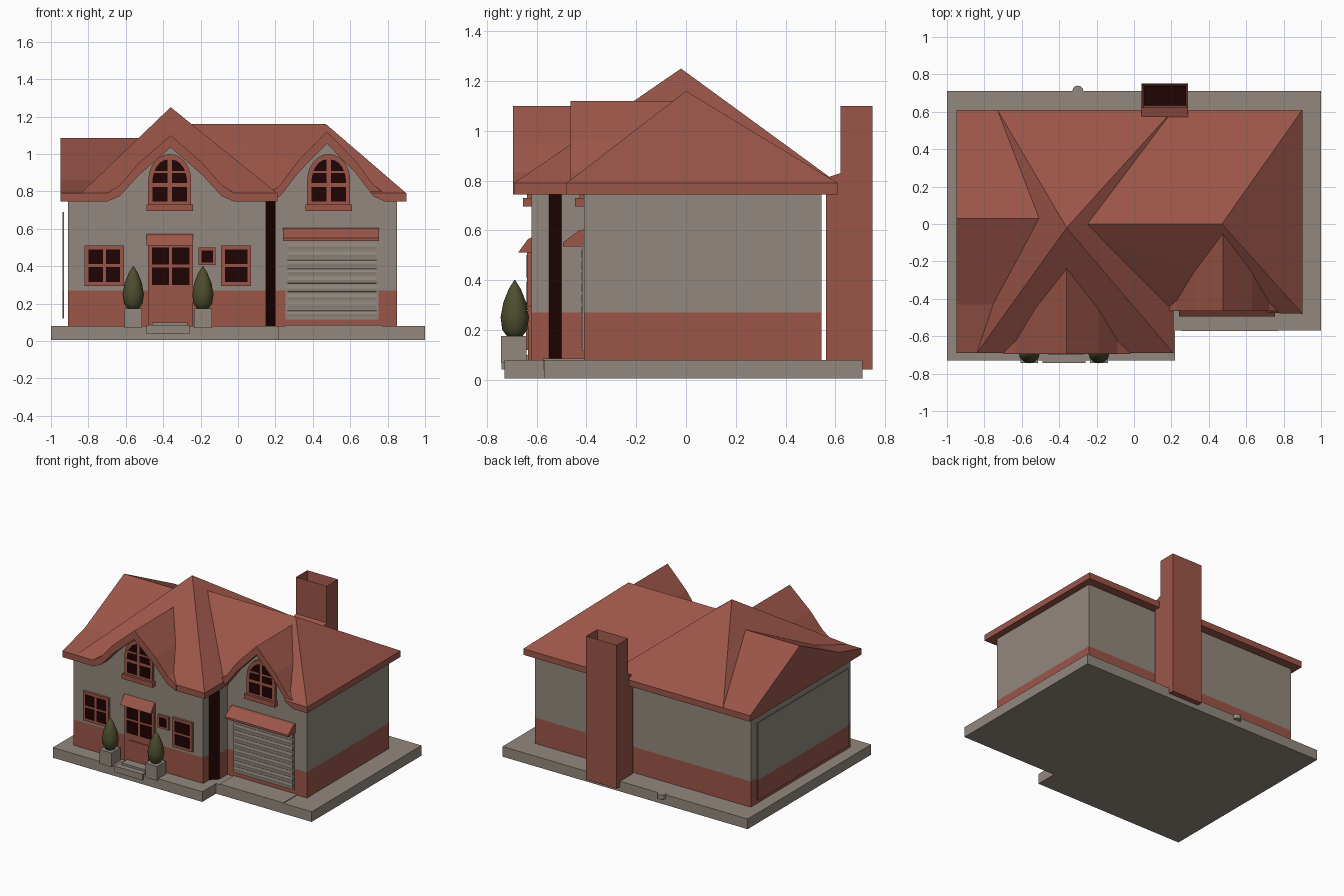
import bpy, bmesh, math
from mathutils import Vector

if "Cube" in bpy.data.objects:
    bpy.data.objects.remove(bpy.data.objects["Cube"])


def mat(name, rgb):
    m = bpy.data.materials.new(name)
    m.diffuse_color = (*rgb, 1)
    m.use_nodes = True
    m.node_tree.nodes["Principled BSDF"].inputs["Base Color"].default_value = m.diffuse_color
    return m


RED = mat("brick red", (0.33, 0.092, 0.066))
GREY = mat("warm grey", (0.29, 0.25, 0.21))
DARK = mat("dark interior", (0.014, 0.001, 0.001))
GREEN = mat("olive green", (0.075, 0.075, 0.028))


def finish(name, bm, *mats):
    bmesh.ops.recalc_face_normals(bm, faces=bm.faces)
    me = bpy.data.meshes.new(name)
    bm.to_mesh(me)
    bm.free()
    for m in mats:
        me.materials.append(m)
    ob = bpy.data.objects.new(name, me)
    bpy.context.collection.objects.link(ob)
    return ob


def prism_bm(pts, axis, a, b):
    """Extrude a 2D outline along an axis from a to b."""
    place = {"x": lambda p, t: (t, p[0], p[1]),
             "y": lambda p, t: (p[0], t, p[1]),
             "z": lambda p, t: (p[0], p[1], t)}[axis]
    bm = bmesh.new()
    lo = [bm.verts.new(place(p, a)) for p in pts]
    hi = [bm.verts.new(place(p, b)) for p in pts]
    bm.faces.new(lo)
    bm.faces.new(hi)
    n = len(pts)
    for i in range(n):
        j = (i + 1) % n
        bm.faces.new((lo[i], lo[j], hi[j], hi[i]))
    bmesh.ops.recalc_face_normals(bm, faces=bm.faces)
    return bm


def prism(name, pts, axis, a, b, m):
    return finish(name, prism_bm(pts, axis, a, b), m)


def box(name, x0, x1, y0, y1, z0, z1, m):
    return prism(name, [(x0, y0), (x1, y0), (x1, y1), (x0, y1)], "z", z0, z1, m)


def cut(ob, cutter):
    mod = ob.modifiers.new("cut", "BOOLEAN")
    mod.object = cutter
    mod.operation = "DIFFERENCE"
    mod.solver = "EXACT"
    bpy.context.view_layer.objects.active = ob
    bpy.ops.object.modifier_apply(modifier=mod.name)


def hip_roof(name, eaves, ridge, z0=0.745, z1=0.79):
    """Convex roof: fascia around the eaves, hull up to the ridge points."""
    bm = bmesh.new()
    for x, y in eaves:
        bm.verts.new((x, y, z0))
        bm.verts.new((x, y, z1))
    for p in ridge:
        bm.verts.new(p)
    bmesh.ops.convex_hull(bm, input=bm.verts)
    return finish(name, bm, RED)


# Base slab
prism("base_slab", [(-1, -0.73), (0.22, -0.73), (0.22, -0.57), (1, -0.57),
                    (1, 0.71), (-1, 0.71)], "z", 0.005, 0.08, GREY)

# Walls: red lower band, grey above, dark gap at the inner corner
plan = [(-0.91, -0.62), (0.15, -0.62), (0.15, -0.55), (0.2, -0.50), (0.2, -0.41),
        (0.85, -0.41), (0.85, 0.545), (-0.91, 0.545)]
for name, z0, z1, m in (("lower_wall", 0.07, 0.27, RED), ("upper_wall", 0.27, 0.76, GREY)):
    bm = prism_bm(plan, "z", z0, z1)
    for f in bm.faces:
        if f.normal.x > 0.5 and f.normal.y < -0.5:
            f.material_index = 1
    finish(name, bm, m, DARK)

# Thin panel standing off the left wall
box("left_panel_lower", -0.938, -0.93, -0.56, 0.5, 0.12, 0.27, RED)
box("left_panel_upper", -0.938, -0.93, -0.56, 0.5, 0.27, 0.69, GREY)

# Main roofs
main_roof = hip_roof("main_roof", [(-0.4, -0.45), (0.9, -0.48), (0.9, 0.61), (-0.4, 0.61)],
                     [(-0.38, 0, 1.16), (0.47, 0, 1.16)])
tower_roof = hip_roof("peaked_roof", [(-0.84, -0.69), (0.21, -0.69), (0.21, 0.61), (-0.73, 0.61)],
                      [(-0.36, -0.02, 1.25)])
left_roof = prism("left_gable_roof", [(-0.69, 0.745), (0.61, 0.745), (0.61, 0.79), (0.03, 1.085),
                                      (-0.43, 0.86), (-0.69, 0.79)], "x", -0.95, -0.36, RED)


# Front gables with flared rakes
def gable(name, cx, half, peak, y_front, y_wall, y_back, roofs):
    side = [(half, 0.79), (half * 0.8, 0.835), (half * 0.5, 0.79 + (peak - 0.79) * 0.52)]
    top = [(cx - d, z) for d, z in side] + [(cx, peak)] + [(cx + d, z) for d, z in side[::-1]]
    drop = [0.045, 0.06, 0.065, 0.065, 0.065, 0.06, 0.045]
    low = [(x, z - d) for (x, z), d in zip(top, drop)]
    inner = low + [(low[-1][0], 0.6), (low[0][0], 0.6)]
    cutter = prism("cutter", inner, "y", -1, y_wall + 0.02, RED)
    for r in roofs:
        cut(r, cutter)
    bpy.data.objects.remove(cutter)
    prism(name + "_roof", top + low[::-1], "y", y_front, y_back, RED)
    up = low + [(low[-1][0], 0.735), (low[0][0], 0.735)]
    prism(name + "_wall", up, "y", y_wall - 0.001, y_wall + 0.1, GREY)


gable("left_front_gable", -0.36, 0.34, 1.10, -0.695, -0.62, -0.2, [tower_roof, left_roof])
gable("right_front_gable", 0.475, 0.31, 1.12, -0.465, -0.41, -0.05, [main_roof])


# Windows: red frame with dark pane plates
def window(name, x0, x1, z0, z1, cols, rows, y=-0.62, rim=0.02, bar=0.016):
    box(name + "_frame", x0, x1, y - 0.018, y + 0.02, z0, z1, RED)
    w = (x1 - x0 - 2 * rim - (cols - 1) * bar) / cols
    h = (z1 - z0 - 2 * rim - (rows - 1) * bar) / rows
    for i in range(cols):
        for j in range(rows):
            a, b = x0 + rim + i * (w + bar), z0 + rim + j * (h + bar)
            box(name + "_pane", a, a + w, y - 0.021, y, b, b + h, DARK)


window("left_window", -0.82, -0.61, 0.295, 0.51, 2, 2)
window("small_window", -0.21, -0.12, 0.405, 0.5, 1, 1, rim=0.015)
window("right_window", -0.09, 0.07, 0.295, 0.51, 1, 2)


def arch_window(name, cx, y):
    angles = [math.pi / 2 * i / 6 for i in range(7)]
    zs, w, h = 0.86, 0.115, 0.14
    half = [(w * math.cos(t), zs + h * math.sin(t)) for t in angles]
    outline = [(cx + x, z) for x, z in half] + [(cx - x, z) for x, z in half[-2::-1]]
    prism(name + "_frame", outline + [(cx - w, 0.72), (cx + w, 0.72)], "y", y - 0.018, y + 0.02, RED)
    for s in (-1, 1):
        g, iw = 0.011, w - 0.022
        arc = [(cx + s * (g + (iw - g) * math.cos(t)), zs - 0.015 + (h - 0.015) * math.sin(t))
               for t in angles]
        prism(name + "_top_pane", arc + [(cx + s * g, zs - 0.015)], "y", y - 0.021, y, DARK)
        xs = sorted((cx + s * g, cx + s * iw))
        box(name + "_low_pane", *xs, y - 0.021, y, 0.745, 0.822, DARK)
        xs = sorted((cx + s * g, cx + s * (w - 0.02)))
        box(name + "_bar", *xs, y - 0.024, y, 0.897, 0.91, RED)
    box(name + "_sill", cx - 0.125, cx + 0.125, y - 0.035, y, 0.695, 0.73, RED)


arch_window("left_arch_window", -0.365, -0.62)
arch_window("right_arch_window", 0.485, -0.41)

# Front door, canopy and steps
box("front_door", -0.48, -0.24, -0.635, -0.6, 0.08, 0.52, RED)
window("door_window", -0.48, -0.24, 0.28, 0.52, 2, 2)
box("door_panel", -0.44, -0.28, -0.642, -0.62, 0.12, 0.25, RED)
prism("door_canopy", [(-0.61, 0.575), (-0.635, 0.565), (-0.675, 0.51), (-0.61, 0.51)],
      "x", -0.49, -0.24, RED)
box("upper_step", -0.46, -0.27, -0.70, -0.61, 0.07, 0.1, GREY)
box("lower_step", -0.49, -0.26, -0.742, -0.65, 0.04, 0.085, GREY)

# Garage door with shallow slats, and its canopy
box("garage_door", 0.255, 0.75, -0.418, -0.39, 0.115, 0.55, GREY)
for i in range(9):
    z = 0.125 + i * 0.045
    prism("garage_slat", [(-0.41, z), (-0.42, z + 0.004), (-0.423, z + 0.02), (-0.42, z + 0.036),
                          (-0.41, z + 0.04)], "x", 0.265, 0.74, GREY)
prism("garage_canopy", [(-0.40, 0.605), (-0.43, 0.6), (-0.495, 0.55), (-0.495, 0.535), (-0.40, 0.535)],
      "x", 0.24, 0.755, RED)
box("garage_ramp", 0.25, 0.77, -0.572, -0.4, 0.04, 0.085, GREY)

# Chimney with hollow top
bm = prism_bm([(0.562, 0.04), (0.75, 0.04), (0.75, 1.1), (0.62, 1.1), (0.62, 0.83), (0.562, 0.81)],
              "x", 0.04, 0.29)
top = [f for f in bm.faces if f.calc_center_median().z > 1.09]
bmesh.ops.inset_region(bm, faces=top, thickness=0.018)
bmesh.ops.translate(bm, verts=top[0].verts, vec=Vector((0, 0, -0.12)))
top[0].material_index = 1
finish("chimney", bm, RED, DARK)

# Small rounded lug at the back edge of the slab
ring = [(-0.3 + 0.03 * math.cos(i * math.pi / 6), 0.71 + 0.03 * math.sin(i * math.pi / 6))
        for i in range(12)]
prism("back_lug", ring, "z", 0.05, 0.082, GREY)

# Planters with pointed shrubs
shape = [(0.02, 0.16), (0.05, 0.2), (0.057, 0.25), (0.046, 0.31), (0.024, 0.365), (0.002, 0.4)]
for x in (-0.56, -0.188):
    box("planter", x - 0.048, x + 0.048, -0.743, -0.64, 0.07, 0.175, GREY)
    bm = bmesh.new()
    rings = [[bm.verts.new((x + r * math.cos(k * math.pi / 6), -0.688 + r * math.sin(k * math.pi / 6), z))
              for k in range(12)] for r, z in shape]
    for a, b in zip(rings, rings[1:]):
        for k in range(12):
            bm.faces.new((a[k], a[k - 1], b[k - 1], b[k]))
    bm.faces.new(rings[0])
    bm.faces.new(rings[-1])
    shrub = finish("shrub", bm, GREEN)
    for p in shrub.data.polygons:
        p.use_smooth = True
